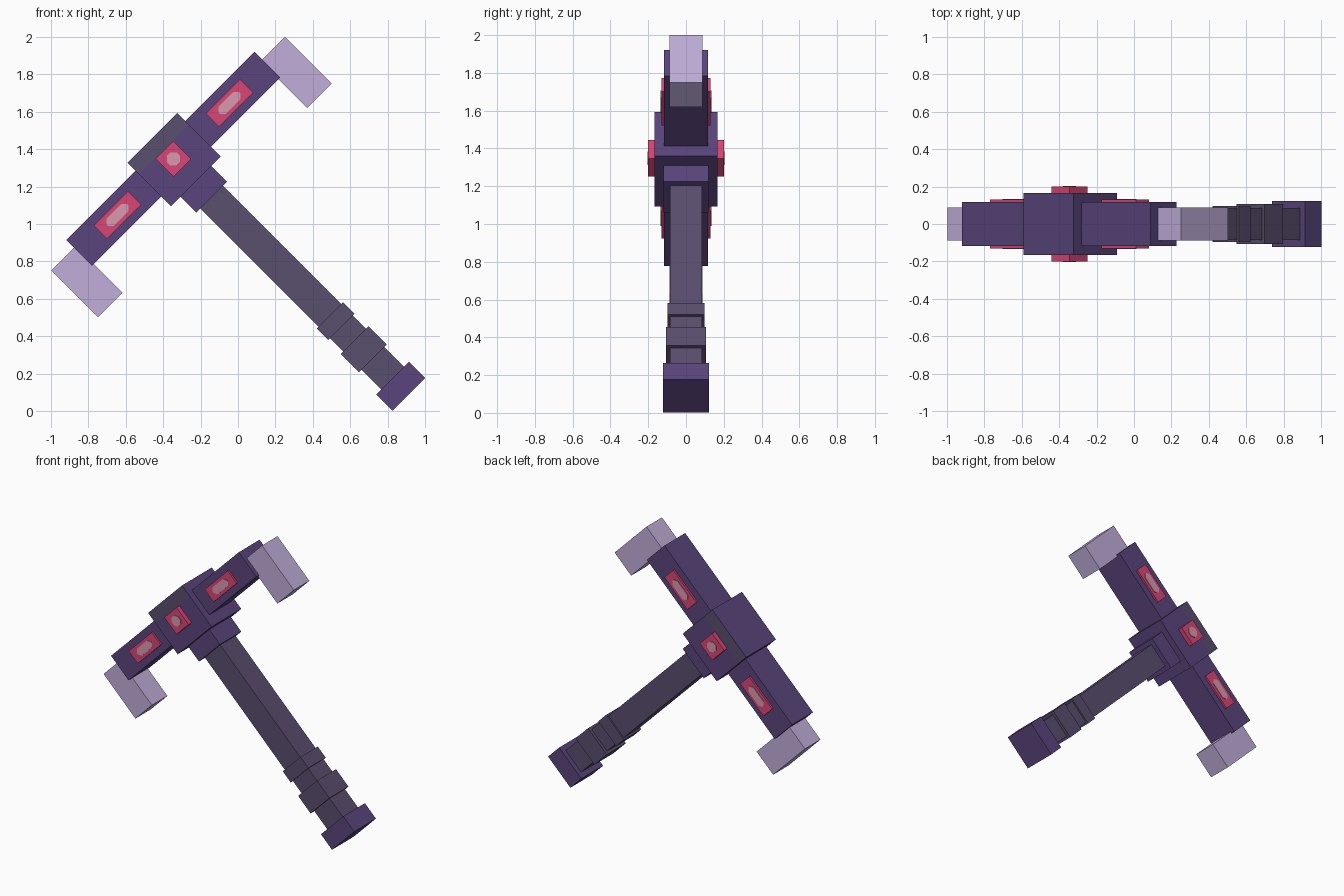
import bpy, bmesh, math
from mathutils import Matrix, Vector

if "Cube" in bpy.data.objects:
    bpy.data.objects.remove(bpy.data.objects["Cube"], do_unlink=True)


def material(name, rgb):
    linear = [((c / 255 + 0.055) / 1.055) ** 2.4 for c in rgb] + [1.0]
    m = bpy.data.materials.new(name)
    m.use_nodes = True
    m.diffuse_color = linear
    m.node_tree.nodes["Principled BSDF"].inputs["Base Color"].default_value = linear
    return m


PURPLE = material("deep purple", (90, 69, 125))
GREY = material("grey purple", (90, 78, 110))
LILAC = material("pale lilac", (192, 174, 218))
PINK = material("gem pink", (218, 70, 118))
GLOW = material("gem highlight", (218, 152, 174))

# The hammer is laid out upright (head along x, handle down -z), then tilted
TILT = Matrix.Rotation(math.radians(-45), 4, "Y")
MID = 0.709     # head centre along its length
GEM_Z = 1.197   # height of the gem row


def finish(name, bm, *mats):
    bmesh.ops.recalc_face_normals(bm, faces=bm.faces)
    mesh = bpy.data.meshes.new(name)
    bm.to_mesh(mesh)
    bm.free()
    for m in mats:
        mesh.materials.append(m)
    obj = bpy.data.objects.new(name, mesh)
    obj.matrix_world = TILT
    bpy.context.collection.objects.link(obj)
    return obj


def box_mesh(x, half_x, half_y, z0, z1):
    bm = bmesh.new()
    place = Matrix.Translation((x, 0, (z0 + z1) / 2)) @ Matrix.Diagonal(
        (2 * half_x, 2 * half_y, z1 - z0, 1))
    bmesh.ops.create_cube(bm, size=1, matrix=place)
    return bm


def box(name, x, half_x, half_y, z0, z1, mat):
    return finish(name, box_mesh(x, half_x, half_y, z0, z1), mat)


def highlight(name, x, half_x, half_z, y):
    """Thin plate with chamfered corners on a gem face."""
    c = 0.022
    outline = []
    for sx, sz in ((1, 1), (-1, 1), (-1, -1), (1, -1)):
        pair = [(sx * half_x, sz * (half_z - c)), (sx * (half_x - c), sz * half_z)]
        outline += pair if sx * sz > 0 else pair[::-1]
    bm = bmesh.new()
    face = bm.faces.new([bm.verts.new((x + a, y, GEM_Z + b)) for a, b in outline])
    new = bmesh.ops.extrude_face_region(bm, geom=[face])["geom"]
    bmesh.ops.translate(bm, vec=(0, math.copysign(0.004, y), 0),
                        verts=[g for g in new if isinstance(g, bmesh.types.BMVert)])
    finish(name, bm, GLOW)


# Head bar
box("head_bar", MID, 0.712, 0.117, 1.101, 1.296, PURPLE)

# Centre block with a grey band along the upper edge of front and back
bm = box_mesh(MID, 0.189, 0.167, 1.027, 1.356)
BAND = 1.27
bmesh.ops.bisect_plane(bm, geom=bm.verts[:] + bm.edges[:] + bm.faces[:],
                       plane_co=Vector((0, 0, BAND)), plane_no=Vector((0, 0, 1)))
bm.normal_update()
for f in bm.faces:
    if abs(f.normal.y) > 0.9 and f.calc_center_median().z > BAND:
        f.material_index = 1
finish("centre_block", bm, PURPLE, GREY)

# Collar, handle, grip rings and pommel
box("collar", MID, 0.117, 0.12, 0.908, 1.03, PURPLE)
box("handle", MID, 0.086, 0.086, -0.47, 0.91, GREY)
box("upper_grip_ring", MID, 0.099, 0.097, -0.073, 0.015, GREY)
box("lower_grip_ring", MID, 0.105, 0.107, -0.311, -0.172, GREY)
box("pommel", MID, 0.124, 0.122, -0.583, -0.46, PURPLE)

# Pale blades at both ends of the head
for side, s in (("right", -1), ("left", 1)):
    box(side + "_blade", MID + s * 0.791, 0.092, 0.087, 0.883, 1.238, LILAC)

# Gems pass through the head and show on front and back
gems = (("centre_gem", 0, 0.068, 0.068, 0.2, 0.036, 0.036),
        ("right_gem", -0.423, 0.129, 0.05, 0.13, 0.078, 0.028),
        ("left_gem", 0.423, 0.129, 0.05, 0.13, 0.078, 0.028))
for name, dx, hx, hz, hy, px, pz in gems:
    box(name, MID + dx, hx, hy, GEM_Z - hz, GEM_Z + hz, PINK)
    for face, s in (("front", -1), ("back", 1)):
        highlight(f"{name}_{face}_highlight", MID + dx, px, pz, s * hy)
